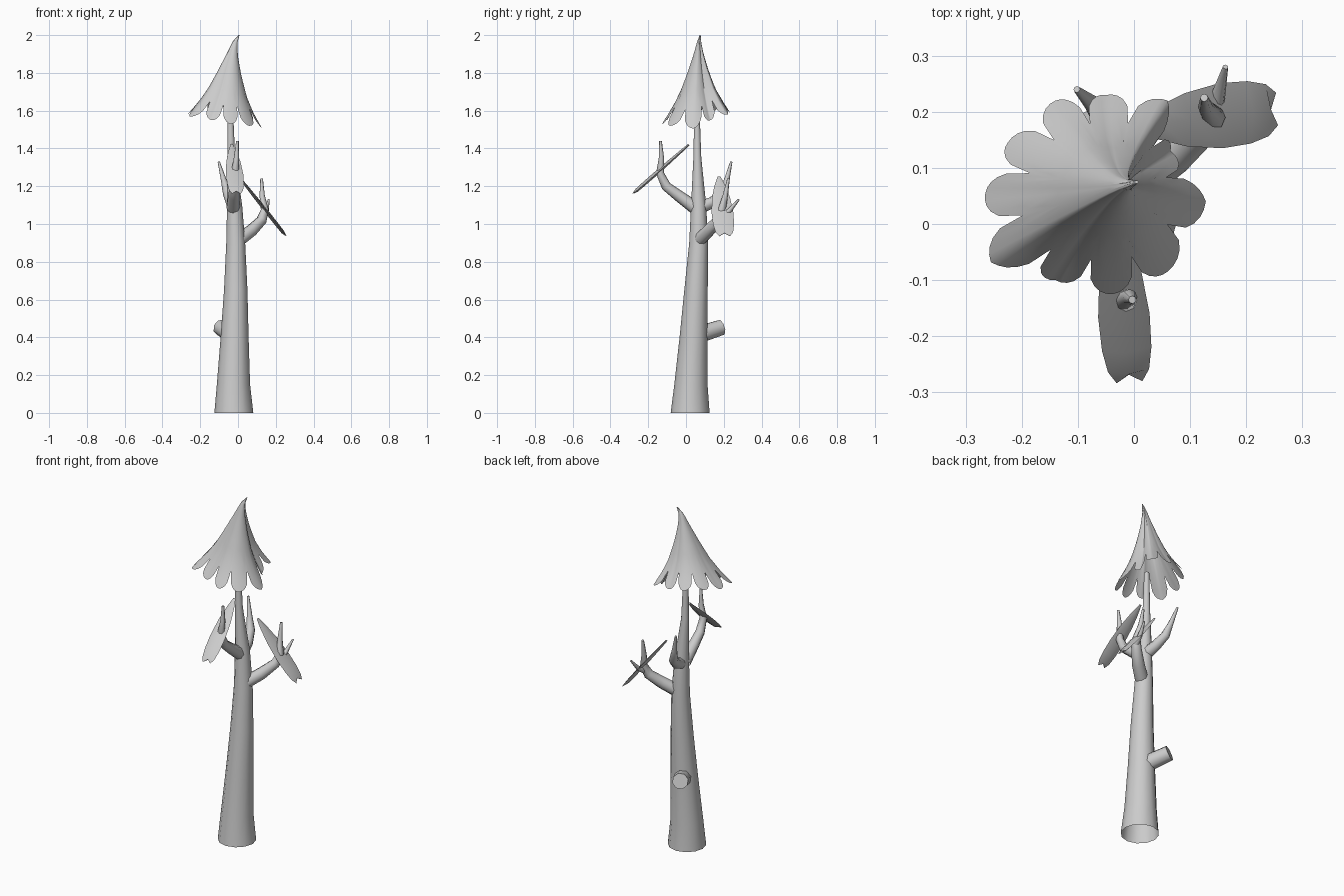
import bpy, bmesh, math
from mathutils import Vector

if "Cube" in bpy.data.objects:
    bpy.data.objects.remove(bpy.data.objects["Cube"], do_unlink=True)

GREY = (0.6, 0.6, 0.6, 1)
mat = bpy.data.materials.new("plain grey")
mat.use_nodes = True
mat.diffuse_color = GREY
mat.node_tree.nodes["Principled BSDF"].inputs["Base Color"].default_value = GREY


def finish(name, bm, angle=50):
    bmesh.ops.recalc_face_normals(bm, faces=bm.faces)
    mesh = bpy.data.meshes.new(name)
    bm.to_mesh(mesh)
    bm.free()
    mesh.materials.append(mat)
    ob = bpy.data.objects.new(name, mesh)
    bpy.context.collection.objects.link(ob)
    bpy.ops.object.select_all(action='DESELECT')
    ob.select_set(True)
    bpy.context.view_layer.objects.active = ob
    bpy.ops.object.shade_smooth_by_angle(angle=math.radians(angle))
    return ob


def bridge(bm, rings, closed=True):
    for a, b in zip(rings, rings[1:]):
        n = len(a)
        for i in range(n if closed else n - 1):
            j = (i + 1) % n
            bm.faces.new((a[i], a[j], b[j], b[i]))


def tube(name, path, sides=8, upright=False, cap=True):
    """Tapering limb through (x, y, z, radius) points."""
    bm = bmesh.new()
    pts = [Vector(p[:3]) for p in path]
    up, rings = Vector((0, 0, 1)), []
    for i, p in enumerate(pts):
        d = (pts[min(i + 1, len(pts) - 1)] - pts[max(i - 1, 0)]).normalized()
        q = up.rotation_difference(up if upright else d)
        ring = []
        for k in range(sides):
            a = math.tau * k / sides
            ring.append(bm.verts.new(p + q @ Vector((math.cos(a), math.sin(a), 0)) * path[i][3]))
        rings.append(ring)
    bridge(bm, rings)
    if cap:
        bm.faces.new(rings[-1])
    return finish(name, bm)


def leaf(name, start, end, side, width, thick):
    """Thin lens-shaped spray with a notched outer end."""
    bm = bmesh.new()
    start, end, side = Vector(start), Vector(end), Vector(side).normalized()
    axis = end - start
    normal = axis.cross(side).normalized()
    rings = []
    for s, w in ((0, .15), (.15, .5), (.35, .82), (.6, 1), (.8, .96), (.93, .8), (1, .5)):
        mid = start + axis * min(s, .95)
        t = normal * thick * (.4 + .6 * w) * (.3 if s == 1 else 1)
        edge = start + axis * s
        rings.append([bm.verts.new(v) for v in (
            edge + side * width * w, mid + t, edge - side * width * w, mid - t)])
    bridge(bm, rings)
    bm.faces.new(rings[0])
    bm.faces.new(rings[-1])
    return finish(name, bm)


# Trunk, open underneath
tube("trunk", [(-.022, .022, 0, .103), (-.024, .026, .15, .088), (-.018, .04, .4, .074),
               (-.012, .053, .65, .062), (-.012, .067, .9, .05), (-.018, .067, 1.1, .04),
               (-.036, .06, 1.35, .021), (-.04, .058, 1.6, .014)], 12, True)

# Sawn stub at the back
tube("branch_stub", [(-.03, .07, .415, .048), (-.092, .185, .452, .044)])

# Living branches and their twigs
tube("front_branch", [(-.025, .05, 1.085, .036), (-.022, -.04, 1.15, .03), (-.018, -.105, 1.2, .026),
                      (-.016, -.138, 1.27, .021), (-.008, -.13, 1.35, .014), (-.003, -.135, 1.44, .007)])
tube("left_branch", [(.01, .075, .92, .036), (.07, .12, .965, .034), (.125, .17, 1.02, .028),
                     (.142, .19, 1.075, .021), (.128, .208, 1.15, .014), (.125, .225, 1.24, .007)])
tube("left_twig", [(.14, .185, 1.04, .016), (.15, .23, 1.07, .013), (.163, .28, 1.13, .005)])
tube("back_branch", [(-.02, .07, 1.085, .034), (-.035, .14, 1.115, .03), (-.055, .195, 1.16, .025),
                     (-.075, .215, 1.23, .015), (-.102, .24, 1.33, .006)])

# Leaf sprays
leaf("front_leaf", (-.033, .015, 1.42), (-.008, -.282, 1.16), (1, .08, 0), .046, .011)
leaf("left_leaf", (.005, .175, 1.25), (.255, .205, .935), (-.06, 1, 0), .058, .01)

# Canopy: a leaning cone flaring into rounded lobes
APEX, HUB = Vector((.005, .075, 2)), Vector((-.065, .055, 0))
TIPS = [(-.225, .145, 1.6), (-.265, .055, 1.58), (-.255, -.068, 1.57), (-.14, -.1, 1.55),
        (-.04, -.125, 1.53), (.06, -.085, 1.52), (.128, .04, 1.505), (.065, .13, 1.55),
        (.06, .22, 1.58), (-.05, .23, 1.59), (-.14, .22, 1.6)]
PROFILE = [(0, .015), (.22, .14), (.44, .31), (.67, .52), (.84, .74), (1, 1)]
SAMPLES, ROWS = 10, 12


def flare(d):
    for (d0, r0), (d1, r1) in zip(PROFILE, PROFILE[1:]):
        if d <= d1:
            return r0 + (r1 - r0) * (d - d0) / (d1 - d0)
    return 1


polar = []
for x, y, z in TIPS:
    off = Vector((x, y, 0)) - HUB
    ang = math.atan2(off.y, off.x) % math.tau
    if polar and ang < polar[-1][0]:
        ang += math.tau
    polar.append((ang, off.length, z))
polar.append((polar[0][0] + math.tau, polar[0][1], polar[0][2]))

bm = bmesh.new()
rings = [[] for _ in range(ROWS + 1)]
for (a0, r0, z0), (a1, r1, z1) in zip(polar, polar[1:]):
    for k in range(SAMPLES):
        t = k / SAMPLES
        ang, rad, low = a0 + (a1 - a0) * t, r0 + (r1 - r0) * t, z0 + (z1 - z0) * t
        # lobe is full at its tip and drops to a notch halfway to the next
        lobe = .8 + .2 * math.sqrt(max(0, 1 - (1 - abs(2 * t - 1)) ** 2))
        for row in range(ROWS + 1):
            d = lobe * row / ROWS
            c = APEX.lerp(HUB, math.sqrt(d))
            r = rad * flare(d)
            rings[row].append(bm.verts.new((c.x + r * math.cos(ang), c.y + r * math.sin(ang),
                                            2 - (2 - low) * d)))
bridge(bm, rings)
bm.faces.new(rings[0])
finish("canopy", bm, 60)
